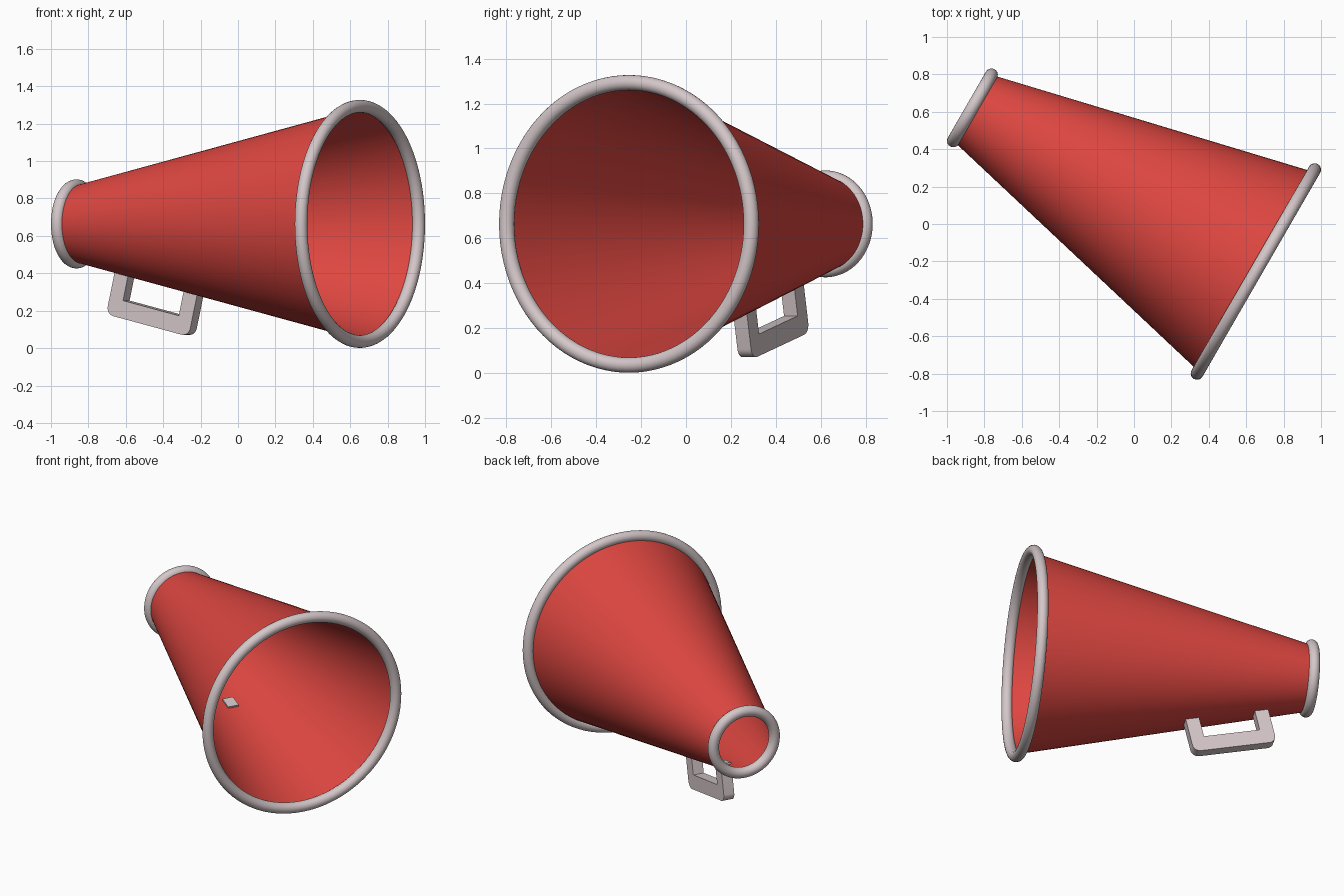
import bpy, bmesh, math
from mathutils import Matrix, Vector

if "Cube" in bpy.data.objects:
    bpy.data.objects.remove(bpy.data.objects["Cube"])

LENGTH, R_SMALL, R_LARGE, TUBE = 1.75, 0.204, 0.615, 0.034
# local frame: X runs along the horn from the mouthpiece, Z is up
FRAME = Matrix.Translation((-0.864, 0.621, 0.664)) @ Matrix.Rotation(math.radians(-30), 4, 'Z')
TURN = Matrix.Rotation(math.radians(90), 4, 'Y')


def material(name, rgb):
    m = bpy.data.materials.new(name)
    m.diffuse_color = (*rgb, 1)
    m.use_nodes = True
    m.node_tree.nodes["Principled BSDF"].inputs["Base Color"].default_value = m.diffuse_color
    return m


RED = material("red", (0.73, 0.062, 0.052))
GREY = material("pale_grey", (0.66, 0.57, 0.58))


def finish(bm, name, mat, matrix, angle=40):
    bmesh.ops.recalc_face_normals(bm, faces=bm.faces)
    me = bpy.data.meshes.new(name)
    bm.to_mesh(me)
    bm.free()
    me.materials.append(mat)
    ob = bpy.data.objects.new(name, me)
    ob.matrix_world = matrix
    bpy.context.collection.objects.link(ob)
    bpy.ops.object.select_all(action='DESELECT')
    ob.select_set(True)
    bpy.context.view_layer.objects.active = ob
    bpy.ops.object.shade_smooth_by_angle(angle=math.radians(angle))
    return ob


def ring(name, x, radius, seg=96, sides=20):
    bm = bmesh.new()
    loops = []
    for i in range(seg):
        a = 2 * math.pi * i / seg
        loop = []
        for j in range(sides):
            b = 2 * math.pi * j / sides
            r = radius + TUBE * math.cos(b)
            loop.append(bm.verts.new((x + TUBE * math.sin(b), r * math.cos(a), r * math.sin(a))))
        loops.append(loop)
    for i in range(seg):
        p, q = loops[i], loops[(i + 1) % seg]
        for j in range(sides):
            k = (j + 1) % sides
            bm.faces.new((p[j], p[k], q[k], q[j]))
    finish(bm, name, GREY, FRAME)


# open conical horn, a single thin shell
bm = bmesh.new()
bmesh.ops.create_cone(bm, cap_ends=False, segments=96, radius1=R_SMALL, radius2=R_LARGE, depth=LENGTH)
bmesh.ops.transform(bm, matrix=TURN @ Matrix.Translation((0, 0, LENGTH / 2)), verts=bm.verts)
finish(bm, "horn", RED, FRAME)

# rolled rims at both ends
ring("mouthpiece_rim", 0, R_SMALL)
ring("bell_rim", LENGTH, 0.629)

# U-shaped handle, following the slope of the horn's underside
A0, A1, TOP, BOTTOM, BAR, WIDTH, ROUND = 0.262, 0.785, 0.012, -0.225, 0.085, 0.07, 0.045
outline = [(A0, TOP)]
for cx, start in ((A0 + ROUND, 180), (A1 - ROUND, 270)):
    for i in range(7):
        a = math.radians(start + 15 * i)
        outline.append((cx + ROUND * math.cos(a), BOTTOM + ROUND + ROUND * math.sin(a)))
outline += [(A1, TOP), (A1 - BAR, TOP), (A1 - BAR, BOTTOM + BAR + 0.01),
            (A0 + BAR, BOTTOM + BAR + 0.01), (A0 + BAR, TOP)]
bm = bmesh.new()
face = bm.faces.new([bm.verts.new((x, -WIDTH / 2, z)) for x, z in outline])
ext = bmesh.ops.extrude_face_region(bm, geom=[face])
bmesh.ops.translate(bm, vec=Vector((0, WIDTH, 0)),
                    verts=[v for v in ext["geom"] if isinstance(v, bmesh.types.BMVert)])
slope = math.atan2(R_LARGE - R_SMALL, LENGTH)
finish(bm, "handle", GREY,
       FRAME @ Matrix.Translation((0, 0, -R_SMALL)) @ Matrix.Rotation(slope, 4, 'Y'), 30)
